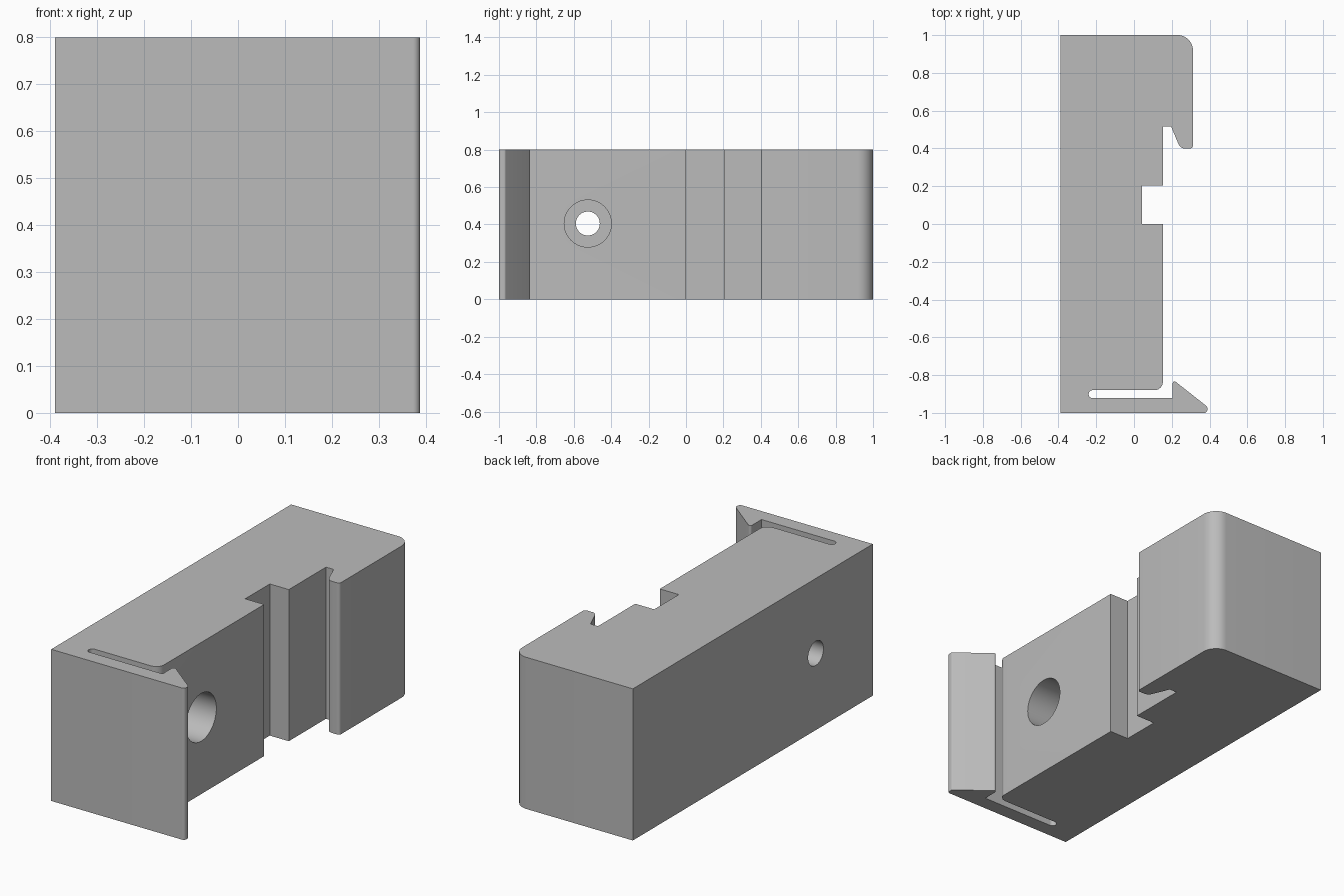
import bpy, bmesh, math
from mathutils import Vector

cube = bpy.data.objects.get("Cube")
if cube:
    bpy.data.objects.remove(cube, do_unlink=True)

HEIGHT = 0.8

grey = bpy.data.materials.new("plain grey")
grey.use_nodes = True
grey.diffuse_color = (0.5, 0.5, 0.5, 1)
grey.node_tree.nodes["Principled BSDF"].inputs["Base Color"].default_value = (0.5, 0.5, 0.5, 1)


def fillet(corners, steps=8):
    """Round each (x, y, radius) corner of a closed outline."""
    out = []
    for i, (x, y, r) in enumerate(corners):
        p = Vector((x, y))
        if r == 0:
            out.append(p)
            continue
        a = (Vector(corners[i - 1][:2]) - p).normalized()
        b = (Vector(corners[(i + 1) % len(corners)][:2]) - p).normalized()
        half = a.angle(b) / 2
        centre = p + (a + b).normalized() * (r / math.sin(half))
        start = p + a * (r / math.tan(half)) - centre
        end = p + b * (r / math.tan(half)) - centre
        for k in range(steps + 1):
            t = k / steps
            out.append(centre + start.lerp(end, t).normalized() * r)
    return out


# Clip outline: spring latch, slot, back face, notch, fixed hook
outline = fillet([
    (-0.39, -1, 0), (0.388, -1, 0.015), (0.388, -0.967, 0.012),
    (0.205, -0.823, 0.01), (0.205, -0.922, 0),
    (-0.24, -0.922, 0.02), (-0.24, -0.88, 0.02), (0.153, -0.88, 0.045),
    (0.153, 0, 0), (0.042, 0, 0), (0.042, 0.205, 0), (0.153, 0.205, 0),
    (0.153, 0.515, 0), (0.197, 0.515, 0),
    (0.245, 0.4, 0.035), (0.312, 0.4, 0.015), (0.312, 1, 0.08), (-0.39, 1, 0),
])

bm = bmesh.new()
base = bm.faces.new([bm.verts.new((p.x, p.y, 0)) for p in outline])
top = bmesh.ops.extrude_face_region(bm, geom=[base])["geom"]
bmesh.ops.translate(bm, vec=(0, 0, HEIGHT),
                    verts=[v for v in top if isinstance(v, bmesh.types.BMVert)])
bmesh.ops.recalc_face_normals(bm, faces=bm.faces)
mesh = bpy.data.meshes.new("clip_body")
bm.to_mesh(mesh)
bm.free()
mesh.materials.append(grey)
body = bpy.data.objects.new("clip_body", mesh)
bpy.context.collection.objects.link(body)


# Counterbored screw hole running along x
def bore(name, radius, x0, x1):
    bpy.ops.mesh.primitive_cylinder_add(
        vertices=64, radius=radius, depth=x1 - x0,
        location=((x0 + x1) / 2, -0.525, 0.405), rotation=(0, math.pi / 2, 0))
    cutter = bpy.context.object
    cutter.name = name
    cutter.data.materials.append(grey)
    cut = body.modifiers.new(name, "BOOLEAN")
    cut.operation = "DIFFERENCE"
    cut.solver = "EXACT"
    cut.object = cutter
    return cutter


cutters = [bore("screw_head_cutter", 0.126, -0.18, 0.3),
           bore("screw_shaft_cutter", 0.064, -0.5, 0.2)]

# Bake the cuts and drop the helpers
bpy.ops.object.select_all(action="DESELECT")
body.select_set(True)
bpy.context.view_layer.objects.active = body
for name in [m.name for m in body.modifiers]:
    bpy.ops.object.modifier_apply(modifier=name)
for cutter in cutters:
    bpy.data.objects.remove(cutter, do_unlink=True)
bpy.ops.object.shade_smooth_by_angle(angle=math.radians(30))
